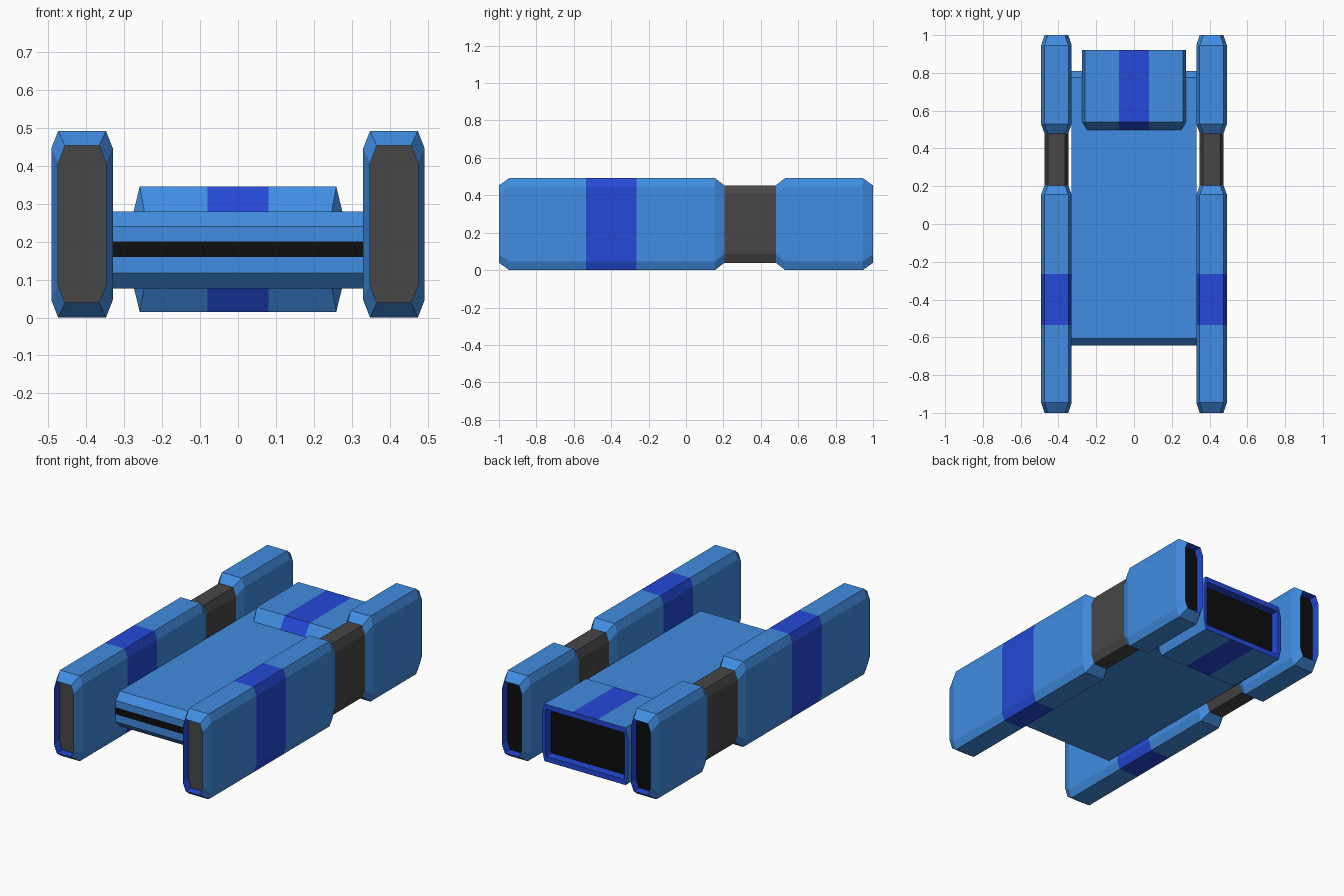
import bpy, bmesh

if "Cube" in bpy.data.objects:
    bpy.data.objects.remove(bpy.data.objects["Cube"])

BLUE, NAVY, GREY, BLACK = range(4)
MATS = []
for name, col in (("blue", (0.053, 0.265, 0.75)), ("navy", (0.018, 0.066, 0.68)),
                  ("grey", (0.062, 0.062, 0.062)), ("black", (0.004, 0.004, 0.004))):
    m = bpy.data.materials.new(name)
    m.diffuse_color = (*col, 1)
    m.use_nodes = True
    m.node_tree.nodes["Principled BSDF"].inputs["Base Color"].default_value = m.diffuse_color
    MATS.append(m)


def loft(name, rings, mat, caps):
    """Skin a list of point rings; mat(segment, edge) picks the colour."""
    bm = bmesh.new()
    rows = [[bm.verts.new(p) for p in r] for r in rings]
    n = len(rows[0])
    for s in range(len(rows) - 1):
        for e in range(n):
            f = bm.faces.new((rows[s][e], rows[s][(e + 1) % n],
                              rows[s + 1][(e + 1) % n], rows[s + 1][e]))
            f.material_index = mat(s, e)
    for row, c in zip((rows[0], rows[-1]), caps):
        bm.faces.new(row).material_index = c
    bmesh.ops.recalc_face_normals(bm, faces=bm.faces)
    me = bpy.data.meshes.new(name)
    bm.to_mesh(me)
    bm.free()
    for m in MATS:
        me.materials.append(m)
    ob = bpy.data.objects.new(name, me)
    bpy.context.collection.objects.link(ob)
    return ob


def section(y, w, h, cx, cz, bx, bz, stripe=None):
    """Chamfered rectangle at y, optionally split for a centre stripe."""
    top = [w - bx] + ([stripe, -stripe] if stripe else []) + [bx - w]
    half = [(w, h - bz)] + [(x, h) for x in top] + [(-w, h - bz)]
    pts = half + [(-x, -z) for x, z in half]
    return [(cx + x, y, cz + z) for x, z in pts]


# Side pods: recessed front panel, band, narrow neck, recessed exhaust
BIG, SMALL = (0.081, 0.246), (0.063, 0.207)
stations = [(-0.95, SMALL), (-1.0, SMALL), (-0.945, BIG), (-0.535, BIG),
            (-0.265, BIG), (0.155, BIG), (0.205, SMALL), (0.48, SMALL),
            (0.53, BIG), (0.945, BIG), (1.0, SMALL), (0.95, SMALL)]
pod_mats = [NAVY, BLUE, BLUE, NAVY, BLUE, BLUE, GREY, BLUE, BLUE, BLUE, NAVY]
for side, label in ((-1, "left_pod"), (1, "right_pod")):
    loft(label, [section(y, w, h, side * 0.411, 0.246, 0.018, 0.046)
                 for y, (w, h) in stations],
         lambda s, e: pod_mats[s], (GREY, BLACK))

# Central hull: bevelled slab with a black slit along the front
profile = [(-0.605, 0.28), (-0.643, 0.24), (-0.643, 0.20), (-0.643, 0.16),
           (-0.643, 0.117), (-0.605, 0.077), (0.775, 0.077), (0.81, 0.117),
           (0.81, 0.24), (0.775, 0.28)]
loft("hull", [[(x, y, z) for y, z in profile] for x in (-0.332, 0.332)],
     lambda s, e: BLACK if e == 2 else BLUE, (BLUE, BLUE))

# Rear engine: striped box with a recessed exhaust
engine = [(0.497, 0.263, 0.10, 0.016, 0.04), (0.54, 0.275, 0.165, 0.016, 0.065),
          (0.92, 0.275, 0.165, 0.016, 0.065), (0.92, 0.252, 0.135, 0.003, 0.01),
          (0.87, 0.252, 0.135, 0.003, 0.01)]
loft("rear_engine",
     [section(y, w, h, 0, 0.18, bx, bz, 0.08) for y, w, h, bx, bz in engine],
     lambda s, e: NAVY if s > 1 or e in (2, 8) else BLUE, (BLUE, BLACK))
